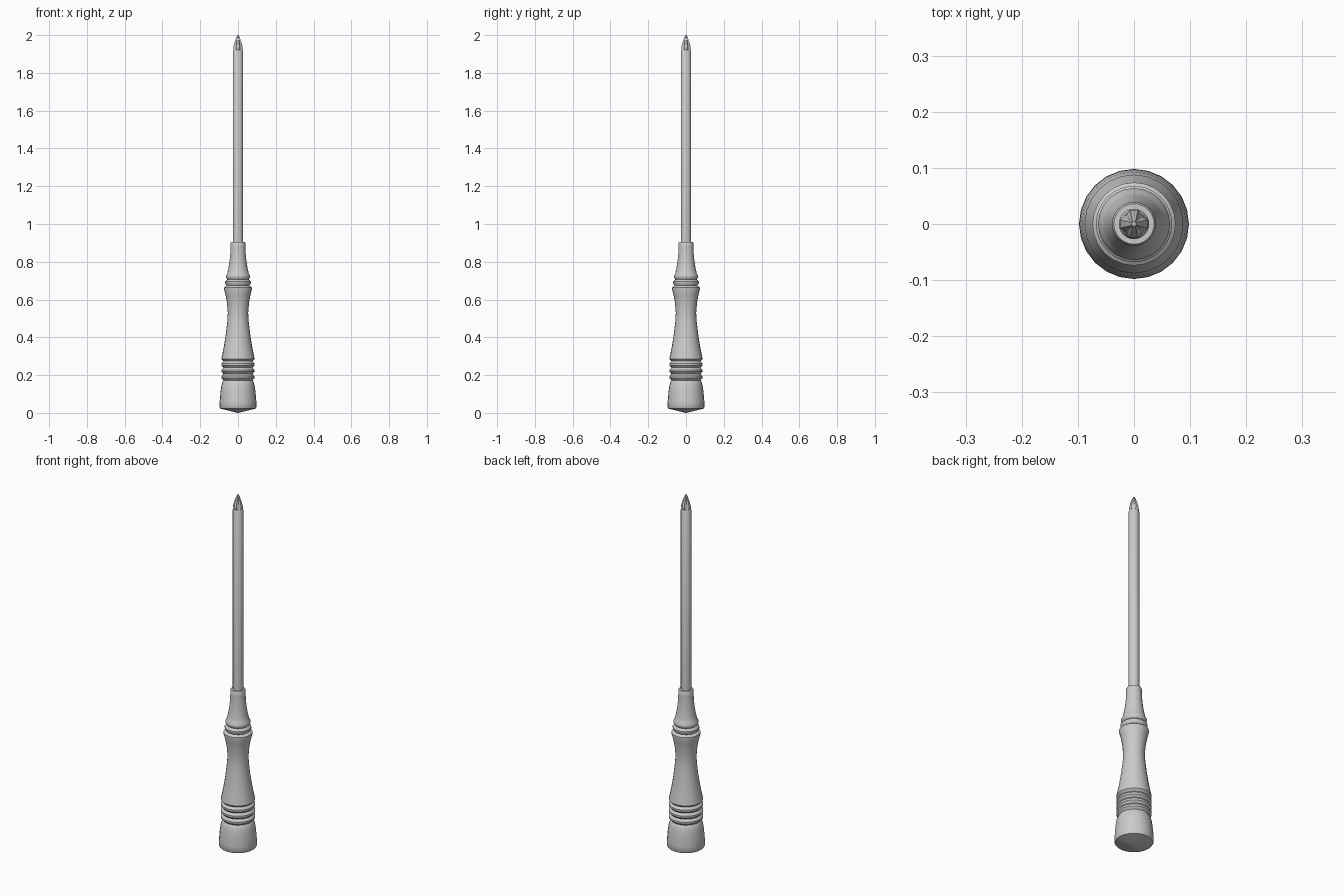
import bpy, bmesh, math

cube = bpy.data.objects.get("Cube")
if cube:
    bpy.data.objects.remove(cube, do_unlink=True)

grey = bpy.data.materials.new("plain_grey")
grey.use_nodes = True
GREY = (0.6, 0.6, 0.6, 1)
grey.diffuse_color = GREY
grey.node_tree.nodes["Principled BSDF"].inputs["Base Color"].default_value = GREY


def loft(name, rings, angle):
    """Skin a stack of rings (lists of points); close both ends."""
    bm = bmesh.new()
    loops = [[bm.verts.new(p) for p in ring] for ring in rings]
    n = len(loops[0])
    for a, b in zip(loops, loops[1:]):
        for i in range(n):
            j = (i + 1) % n
            bm.faces.new((a[i], a[j], b[j], b[i]))
    bm.faces.new(loops[0][::-1])
    bm.faces.new(loops[-1])
    bmesh.ops.recalc_face_normals(bm, faces=bm.faces)
    mesh = bpy.data.meshes.new(name)
    bm.to_mesh(mesh)
    bm.free()
    mesh.materials.append(grey)
    ob = bpy.data.objects.new(name, mesh)
    bpy.context.collection.objects.link(ob)
    bpy.ops.object.select_all(action='DESELECT')
    ob.select_set(True)
    bpy.context.view_layer.objects.active = ob
    bpy.ops.object.shade_smooth_by_angle(angle=math.radians(angle))
    return ob


def circle(r, z, n=24):
    return [(r * math.cos(math.tau * i / n), r * math.sin(math.tau * i / n), z)
            for i in range(n)]


def ridges(z0, step, count, r_out, r_in, taper=0):
    """Rounded beads separated by narrow grooves."""
    pts = []
    for k in range(count):
        z, d = z0 + k * step, taper * k
        pts += [(r_in - d, z), (r_out - d, z + step * 0.35),
                (r_out - d, z + step * 0.65)]
    return pts


# Turned handle: butt, beaded grip, waist, collar beads, neck
handle = [(0.002, 0.0), (0.05, 0.012), (0.094, 0.023), (0.098, 0.03),
          (0.097, 0.06), (0.093, 0.11), (0.088, 0.145), (0.082, 0.165)]
handle += ridges(0.172, 0.034, 3, 0.088, 0.077)
handle += [(0.077, 0.274), (0.088, 0.286), (0.086, 0.296), (0.075, 0.35),
           (0.064, 0.42), (0.056, 0.49), (0.054, 0.53), (0.058, 0.58),
           (0.066, 0.625), (0.074, 0.655), (0.074, 0.664)]
handle += ridges(0.674, 0.032, 2, 0.068, 0.060, 0.004)
handle += [(0.057, 0.738), (0.052, 0.76), (0.045, 0.80), (0.041, 0.84),
           (0.039, 0.88), (0.039, 0.901), (0.036, 0.906)]
loft("handle", [circle(r, z) for r, z in handle], 40)

# Straight steel shaft
loft("shaft", [circle(0.027, 0.89), circle(0.027, 1.915), circle(0.023, 1.922)], 40)


# Cross-shaped bit: four flat-edged blades with flutes between them
def cross(r, half, root, z):
    ring = []
    for q in range(4):
        c, s = math.cos(q * math.pi / 2), math.sin(q * math.pi / 2)
        d = root * math.sqrt(0.5)
        for x, y in ((r, -half), (r, half), (d, d)):
            ring.append((x * c - y * s, x * s + y * c, z))
    return ring


loft("cross_bit", [cross(0.022, 0.009, 0.022, 1.918),
                   cross(0.025, 0.008, 0.020, 1.935),
                   cross(0.020, 0.006, 0.013, 1.958),
                   cross(0.010, 0.004, 0.007, 1.985),
                   cross(0.004, 0.002, 0.004, 2.0)], 20)
